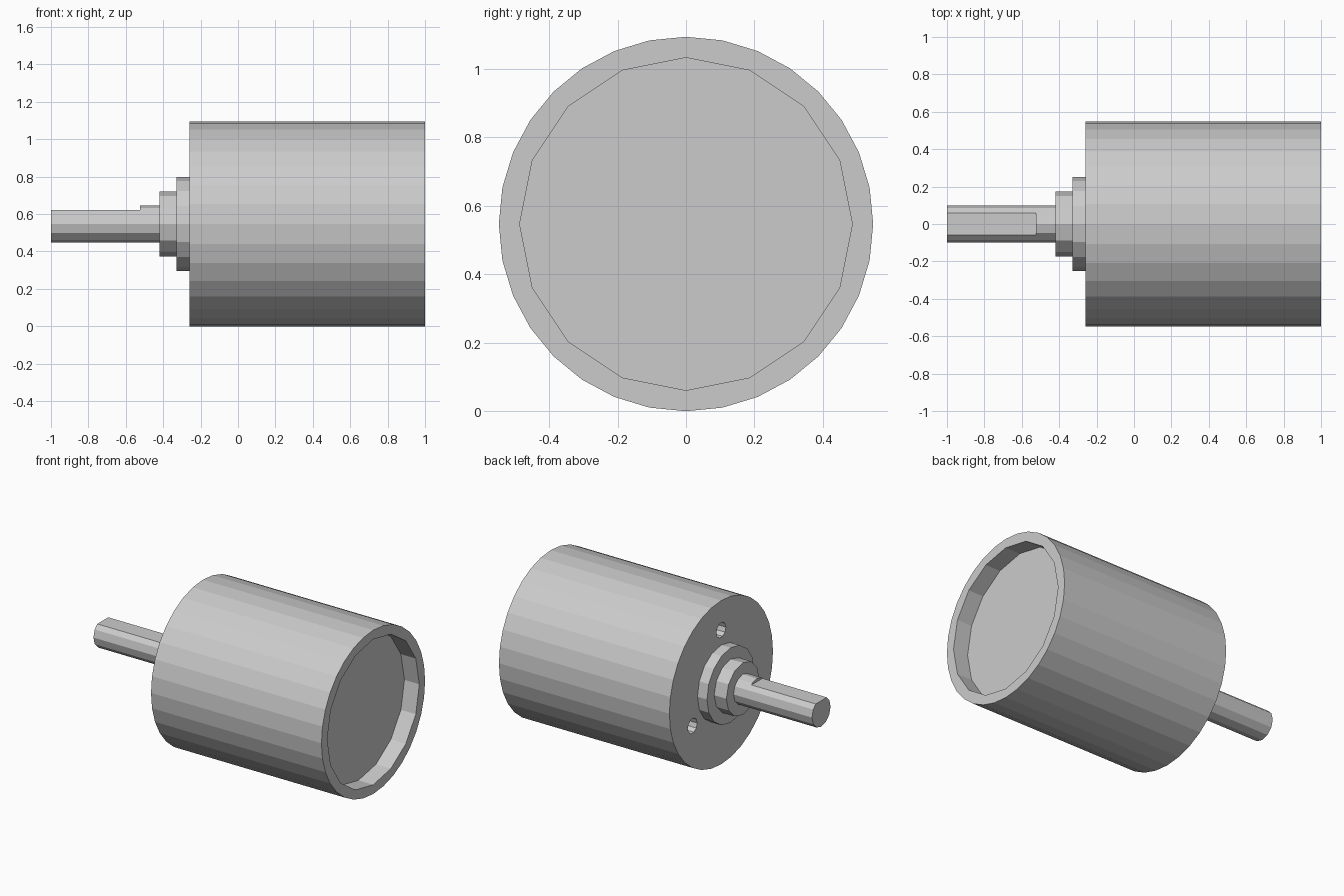
import bpy, bmesh
from math import sin, cos, radians
from mathutils import Matrix

if "Cube" in bpy.data.objects:
    bpy.data.objects.remove(bpy.data.objects["Cube"])

AXIS_Z = 0.547  # height of the motor axis


def add_object(name, bm):
    bmesh.ops.recalc_face_normals(bm, faces=bm.faces)
    mesh = bpy.data.meshes.new(name)
    bm.to_mesh(mesh)
    bm.free()
    obj = bpy.data.objects.new(name, mesh)
    bpy.context.collection.objects.link(obj)
    return obj


def x_cylinder(name, x0, x1, radius, sides, y=0.0, z=0.0):
    """Flat-shaded cylinder along x, offset from the motor axis by y, z."""
    bm = bmesh.new()
    place = Matrix.Translation(((x0 + x1) / 2, y, AXIS_Z + z)) @ Matrix.Rotation(radians(90), 4, 'Y')
    bmesh.ops.create_cone(bm, cap_ends=True, segments=sides, radius1=radius,
                          radius2=radius, depth=x1 - x0, matrix=place)
    return add_object(name, bm)


def cut(target, cutter):
    mod = target.modifiers.new("cut", 'BOOLEAN')
    mod.operation = 'DIFFERENCE'
    mod.solver = 'EXACT'
    mod.object = cutter
    cutter.hide_render = True
    bpy.context.view_layer.objects.active = target
    bpy.ops.object.modifier_apply(modifier=mod.name)
    bpy.data.objects.remove(cutter)


# Main housing with a shallow recess in the rear end
housing = x_cylinder("housing", -0.26, 1.0, 0.547, 32)
cut(housing, x_cylinder("recess_cutter", 0.89, 1.1, 0.486, 16))

# Three mounting holes around the shaft
for i in range(3):
    a = radians(90 + 120 * i)
    cut(housing, x_cylinder("hole_cutter", -0.4, -0.16, 0.05, 10,
                            0.35 * cos(a), 0.35 * sin(a)))

# Stepped collars
x_cylinder("large_collar", -0.33, -0.26, 0.25, 16)
x_cylinder("small_collar", -0.42, -0.33, 0.174, 12)

# Shaft with a flat milled on top
shaft = x_cylinder("shaft", -1.0, -0.42, 0.098, 12)
bm = bmesh.new()
bmesh.ops.create_cube(bm, size=1.0, matrix=Matrix.Translation((-0.825, 0, 0.723))
                      @ Matrix.Diagonal((0.6, 0.4, 0.2, 1)))
cut(shaft, add_object("flat_cutter", bm))
